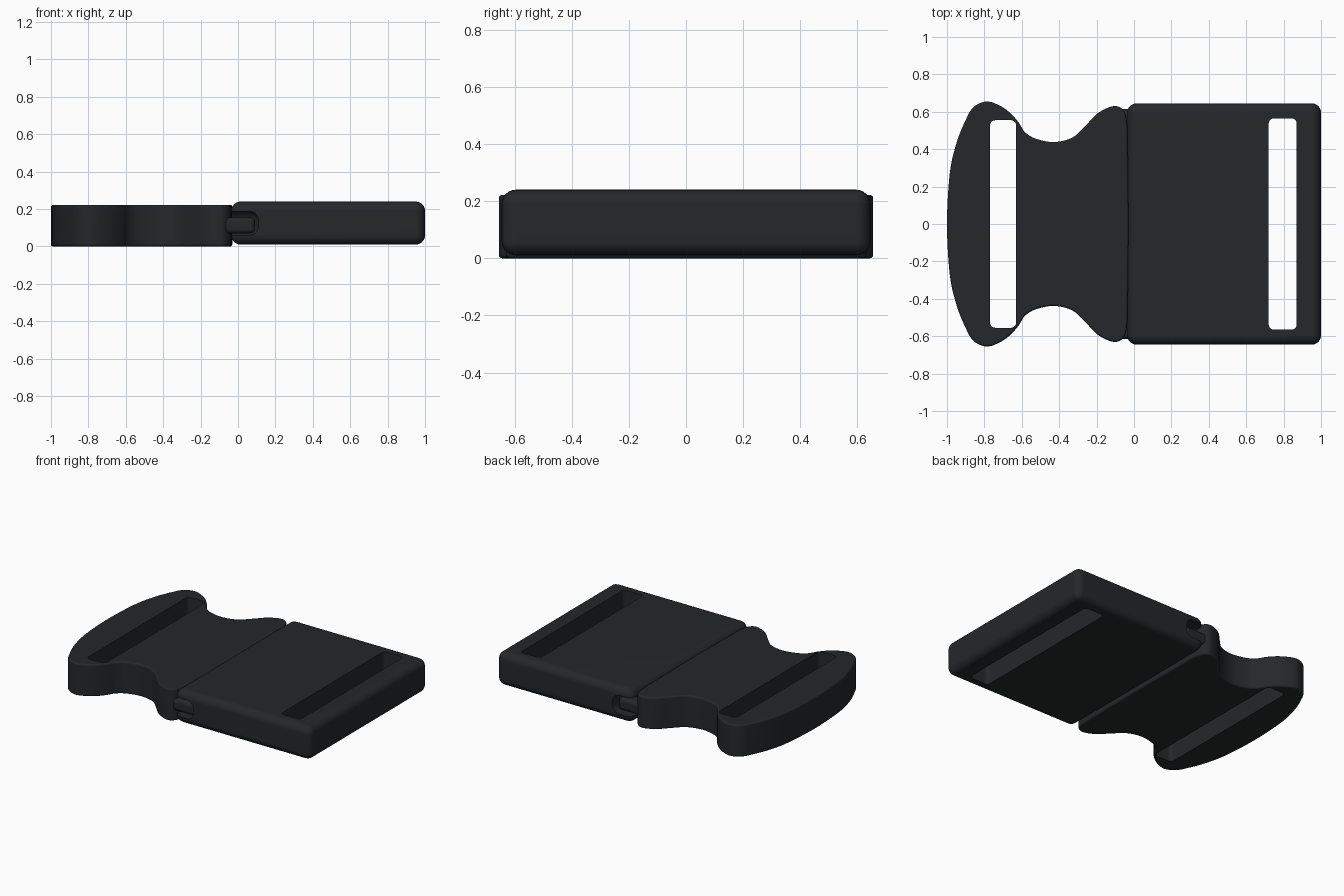
import bpy, bmesh, math
from mathutils import Vector

if "Cube" in bpy.data.objects:
    bpy.data.objects.remove(bpy.data.objects["Cube"])

plastic = bpy.data.materials.new("dark_plastic")
plastic.diffuse_color = (0.018, 0.020, 0.022, 1)
plastic.use_nodes = True
plastic.node_tree.nodes["Principled BSDF"].inputs["Base Color"].default_value = plastic.diffuse_color


def to_object(name, bm):
    bmesh.ops.recalc_face_normals(bm, faces=bm.faces)
    mesh = bpy.data.meshes.new(name)
    bm.to_mesh(mesh)
    bm.free()
    obj = bpy.data.objects.new(name, mesh)
    bpy.context.collection.objects.link(obj)
    mesh.materials.append(plastic)
    return obj


def add_bevel(obj, width, segments, angle=60):
    m = obj.modifiers.new("bevel", 'BEVEL')
    m.width, m.segments = width, segments
    m.limit_method = 'ANGLE'
    m.angle_limit = math.radians(angle)


def box(name, lo, hi, bevel, segments=5):
    bm = bmesh.new()
    bmesh.ops.create_cube(bm, size=1)
    for v in bm.verts:
        v.co = [l + (h - l) * (c + 0.5) for l, h, c in zip(lo, hi, v.co)]
    obj = to_object(name, bm)
    add_bevel(obj, bevel, segments)
    return obj


def smooth_loop(pts, steps=5):
    """Closed Catmull-Rom loop through 2D points."""
    out, n = [], len(pts)
    for i in range(n):
        a, b, c, d = (Vector(pts[(i + k) % n]) for k in (-1, 0, 1, 2))
        for s in range(steps):
            t = s / steps
            out.append(0.5 * (2 * b + (c - a) * t + (2 * a - 5 * b + 4 * c - d) * t * t
                              + (3 * b - a - 3 * c + d) * t ** 3))
    return out


def prism(name, outline, z0, z1):
    bm = bmesh.new()
    face = bm.faces.new([bm.verts.new((p[0], p[1], z0)) for p in outline])
    top = bmesh.ops.extrude_face_region(bm, geom=[face])["geom"]
    for v in top:
        if isinstance(v, bmesh.types.BMVert):
            v.co.z = z1
    # extrusion may drop the base cap, so fill it again if open
    bmesh.ops.holes_fill(bm, edges=[e for e in bm.edges if e.is_boundary], sides=0)
    return to_object(name, bm)


def finish(obj, cutters=()):
    for c in cutters:
        c.hide_render = True
        m = obj.modifiers.new("cut", 'BOOLEAN')
        m.operation, m.solver, m.object = 'DIFFERENCE', 'EXACT', c
    bpy.ops.object.select_all(action='DESELECT')
    obj.select_set(True)
    bpy.context.view_layer.objects.active = obj
    bpy.ops.object.convert(target='MESH')
    bpy.ops.object.shade_smooth_by_angle(angle=math.radians(35))
    w = obj.modifiers.new("normals", 'WEIGHTED_NORMAL')
    w.keep_sharp = True
    for c in cutters:
        bpy.data.objects.remove(c)


# Plug half: curved outline with waist, mirrored across y
half = [(-0.985, 0.27), (-0.95, 0.43), (-0.905, 0.545), (-0.86, 0.623), (-0.79, 0.655),
        (-0.72, 0.634), (-0.66, 0.592), (-0.615, 0.54), (-0.585, 0.493), (-0.53, 0.458),
        (-0.43, 0.438), (-0.33, 0.462), (-0.26, 0.525), (-0.19, 0.595), (-0.11, 0.63),
        (-0.06, 0.612), (-0.038, 0.55), (-0.034, 0.40), (-0.031, 0.20)]
outline = [(-1, 0)] + half + [(-0.03, 0)] + [(x, -y) for x, y in reversed(half)]
plug = prism("plug_body", smooth_loop(outline), 0, 0.222)
add_bevel(plug, 0.012, 3)
finish(plug, [box("plug_slot", (-0.77, -0.555, -0.2), (-0.63, 0.555, 0.5), 0.028)])

# Socket half: rounded block with strap slot and side notches
socket = box("socket_body", (-0.036, -0.645, 0.01), (1, 0.645, 0.24), 0.05, 6)
cuts = [box("socket_slot", (0.72, -0.565, -0.2), (0.87, 0.565, 0.5), 0.028)]
for s in (-1, 1):
    y0, y1 = sorted((s * 0.53, s * 0.8))
    cuts.append(box("side_notch", (-0.2, y0, 0.06), (0.11, y1, 0.188), 0.05))
finish(socket, cuts)

# Prong shoulders that show inside the side notches
for s, side in ((-1, "front"), (1, "back")):
    y0, y1 = sorted((s * 0.48, s * 0.615))
    finish(box(side + "_prong", (-0.10, y0, 0.07), (0.092, y1, 0.155), 0.025, 4))
